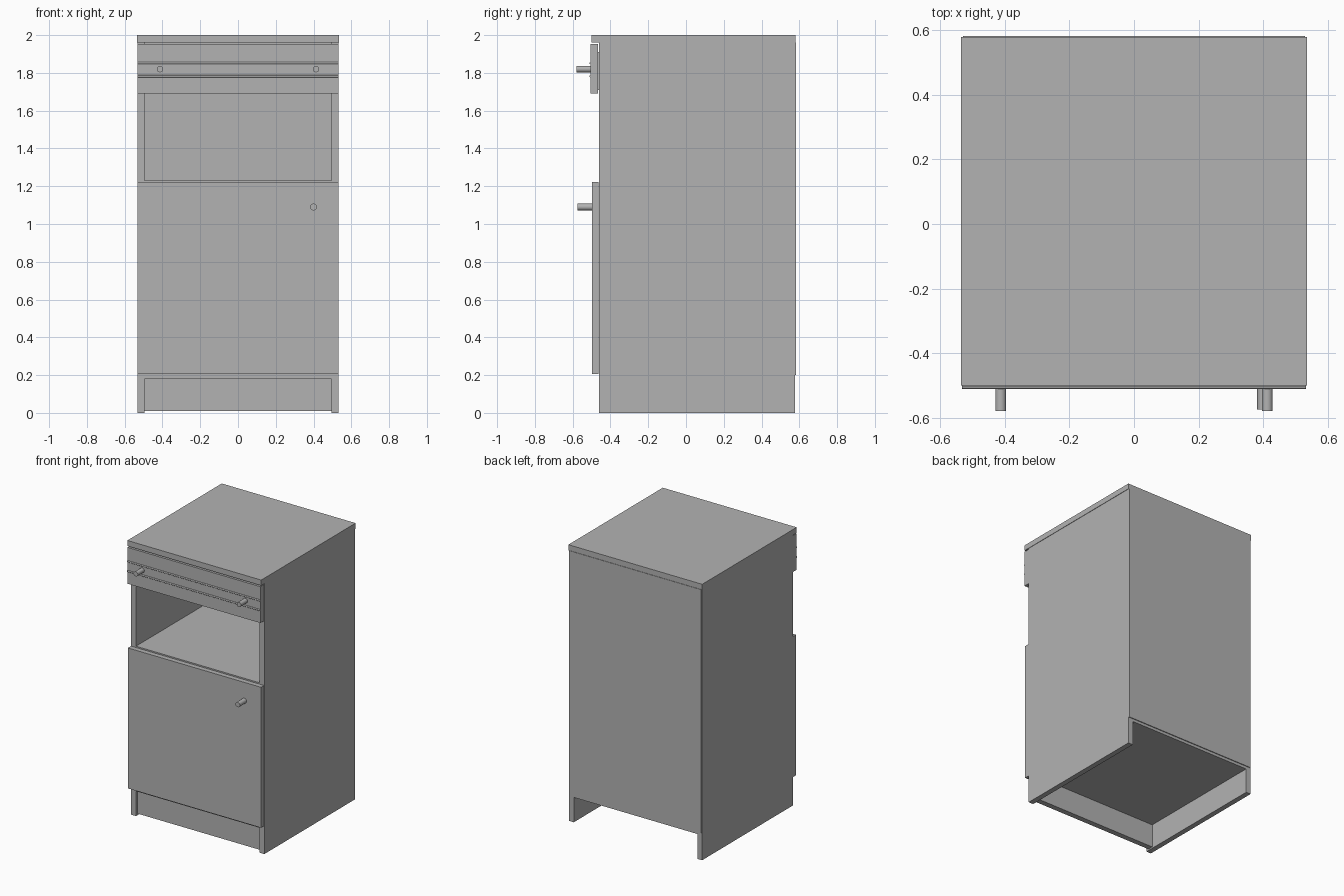
import bpy
import math

default = bpy.data.objects.get("Cube")
if default:
    bpy.data.objects.remove(default, do_unlink=True)

grey = bpy.data.materials.new("plain grey")
grey.use_nodes = True
colour = (0.45, 0.45, 0.45, 1)
grey.diffuse_color = colour
grey.node_tree.nodes["Principled BSDF"].inputs["Base Color"].default_value = colour


def box(name, x, y, z):
    """Box from its (min, max) extents on each axis."""
    bpy.ops.mesh.primitive_cube_add(size=1, location=[sum(r) / 2 for r in (x, y, z)])
    ob = bpy.context.object
    ob.name = name
    ob.scale = [r[1] - r[0] for r in (x, y, z)]
    bpy.ops.object.transform_apply(location=False, rotation=False, scale=True)
    ob.data.materials.append(grey)
    return ob


def rod(name, centre, radius, length, axis, sides=24):
    """Round rod lying along x or y."""
    turn = (0, math.pi / 2, 0) if axis == "x" else (math.pi / 2, 0, 0)
    bpy.ops.mesh.primitive_cylinder_add(vertices=sides, radius=radius, depth=length,
                                        location=centre, rotation=turn)
    ob = bpy.context.object
    ob.name = name
    ob.data.materials.append(grey)
    bpy.ops.object.shade_smooth_by_angle(angle=math.radians(40))
    return ob


OUT, IN = 0.533, 0.495     # outer and inner half widths
FRONT, BACK = -0.46, 0.577

# Carcass
for side, s in (("left", 1), ("right", -1)):
    box(side + "_side_panel", sorted((s * IN, s * OUT)), (FRONT, BACK), (0, 1.96))
box("worktop", (-0.536, 0.536), (-0.5, 0.58), (1.96, 2))
box("back_panel", (-0.53, 0.53), (BACK, 0.583), (0.2, 1.96))
box("bottom_panel", (-IN, IN), (FRONT, BACK), (0.18, 0.22))
box("niche_shelf", (-IN, IN), (FRONT, BACK), (1.19, 1.23))
box("plinth", (-IN, IN), (-0.44, -0.40), (0.01, 0.18))

# Door
box("door", (-OUT, OUT), (-0.498, -0.463), (0.205, 1.222))
rod("door_knob", (0.4, -0.535, 1.09), 0.018, 0.08, "y")

# Drawer front with two thin trim rods and two knobs
box("drawer_front", (-OUT, OUT), (-0.505, -0.465), (1.69, 1.953))
for name, z in (("upper_trim", 1.852), ("lower_trim", 1.782)):
    rod(name, (0, -0.505, z), 0.006, 2 * OUT, "x", 12)
for side, s in (("left", 1), ("right", -1)):
    rod(side + "_drawer_knob", (s * 0.413, -0.54, 1.82), 0.017, 0.08, "y")

# Drawer box
for side, s in (("left", 1), ("right", -1)):
    box(side + "_drawer_side", sorted((s * 0.45, s * 0.485)), (-0.465, 0.5), (1.71, 1.91))
box("drawer_back", (-0.45, 0.45), (0.465, 0.5), (1.71, 1.91))
box("drawer_base", (-0.45, 0.45), (-0.465, 0.465), (1.71, 1.725))
